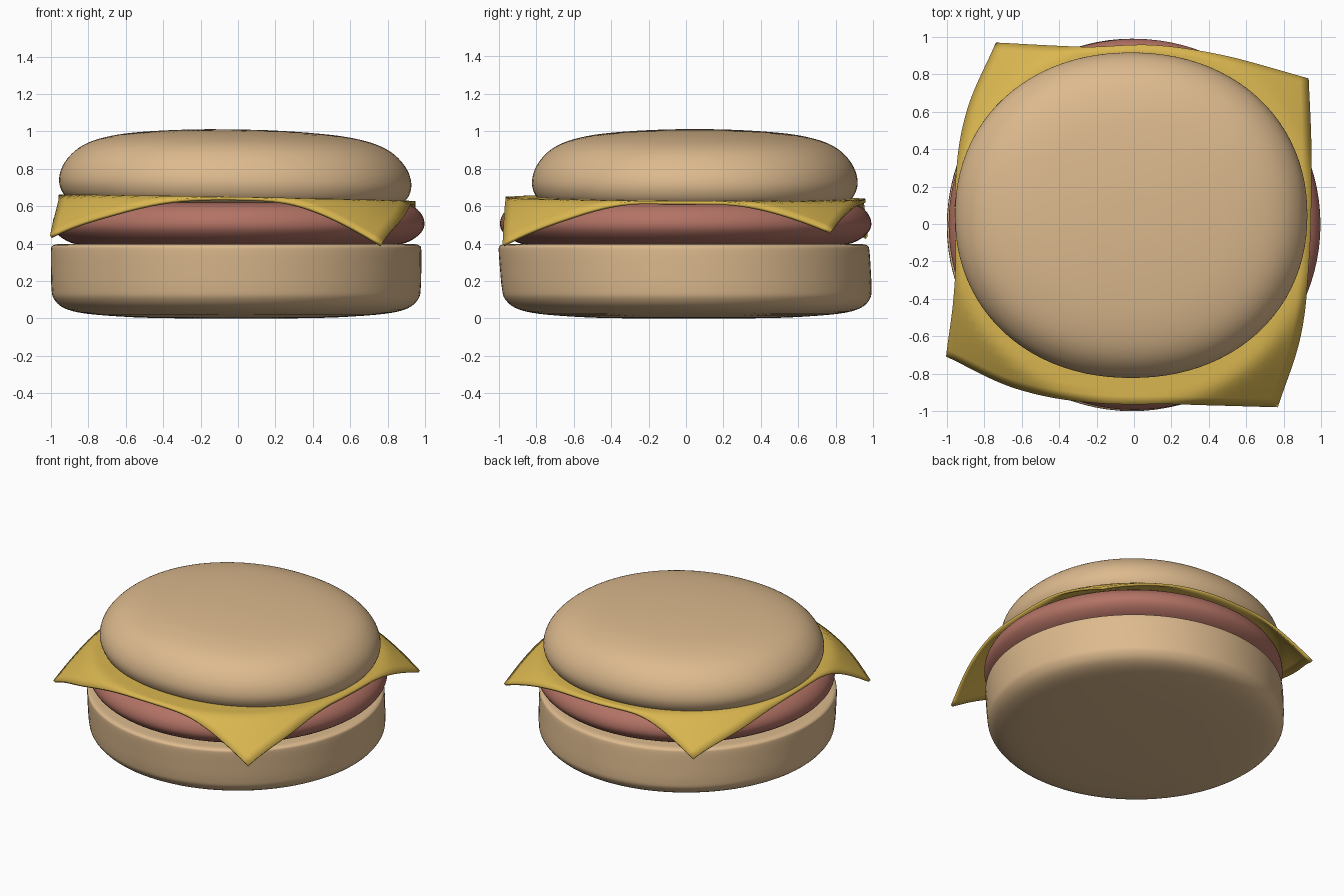
import bpy, bmesh, math
from mathutils import Vector
from mathutils.geometry import interpolate_bezier

if "Cube" in bpy.data.objects:
    bpy.data.objects.remove(bpy.data.objects["Cube"])


def material(name, rgb):
    m = bpy.data.materials.new(name)
    m.diffuse_color = (*rgb, 1)
    m.use_nodes = True
    m.node_tree.nodes["Principled BSDF"].inputs["Base Color"].default_value = m.diffuse_color
    return m


def smooth_path(pts, steps):
    """Catmull-Rom curve through the points."""
    p = [Vector(q) for q in pts]
    p = [2 * p[0] - p[1]] + p + [2 * p[-1] - p[-2]]
    out = []
    for a, b, c, d in zip(p, p[1:], p[2:], p[3:]):
        for i in range(steps):
            t = i / steps
            out.append(0.5 * (2 * b + (c - a) * t + (2 * a - 5 * b + 4 * c - d) * t * t
                              + (3 * b - a - 3 * c + d) * t ** 3))
    return out + [p[-2]]


def finish(bm, name, mat, angle):
    bmesh.ops.recalc_face_normals(bm, faces=bm.faces)
    me = bpy.data.meshes.new(name)
    bm.to_mesh(me)
    bm.free()
    ob = bpy.data.objects.new(name, me)
    bpy.context.collection.objects.link(ob)
    me.materials.append(mat)
    bpy.ops.object.select_all(action='DESELECT')
    ob.select_set(True)
    bpy.context.view_layer.objects.active = ob
    bpy.ops.object.shade_smooth_by_angle(angle=math.radians(angle))
    return ob


def disc(name, mat, profile, centre, radius, power=2.0, shear=(0, 0), tilt=0, steps=4, segs=96):
    """Round layer: profile of (r, z) swept around z, closed by flat caps."""
    bm = bmesh.new()
    rings = []
    for r, z in smooth_path(profile, steps):
        ring = []
        for k in range(segs):
            a = 2 * math.pi * k / segs
            c, s = math.cos(a), math.sin(a)
            f = r / (abs(c) ** power + abs(s) ** power) ** (1 / power)
            x, y = f * c * radius[0], f * s * radius[1]
            ring.append(bm.verts.new((centre[0] + x + shear[0] * z,
                                      centre[1] + y + shear[1] * z, z + tilt * x)))
        rings.append(ring)
    for lo, hi in zip(rings, rings[1:]):
        for k in range(segs):
            n = (k + 1) % segs
            bm.faces.new((lo[k], lo[n], hi[n], hi[k]))
    bm.faces.new(rings[0])
    bm.faces.new(rings[-1])
    return finish(bm, name, mat, 40)


bread = material("bread", (0.72, 0.49, 0.27))
meat = material("meat", (0.45, 0.17, 0.13))
yellow = material("cheese", (0.70, 0.47, 0.08))

# Bottom bun, leaning slightly towards the front
disc("bottom_bun", bread,
     [(0.3, 0), (0.55, 0.006), (0.8, 0.025), (0.92, 0.055), (0.975, 0.105), (0.987, 0.16),
      (0.99, 0.26), (0.99, 0.365), (0.982, 0.388), (0.96, 0.396), (0.93, 0.397)],
     (-0.01, 0.015), (1, 1), shear=(0, -0.07))

# Meat patty
disc("patty", meat,
     [(0.85, 0.392), (0.9, 0.405), (0.95, 0.432), (0.985, 0.467), (0.997, 0.505),
      (0.985, 0.55), (0.95, 0.59), (0.9, 0.612), (0.82, 0.62)],
     (0.003, -0.002), (0.997, 0.995))

# Top bun
disc("top_bun", bread,
     [(0.88, 0.61), (0.94, 0.625), (0.98, 0.66), (1.0, 0.72), (0.985, 0.79), (0.94, 0.855),
      (0.87, 0.91), (0.77, 0.95), (0.62, 0.98), (0.42, 0.998), (0.2, 1.008), (0.04, 1.01)],
     (-0.015, 0.047), (0.942, 0.87), power=2.12, tilt=-0.015)

# Cheese slice: patch between four bowed edges, drooping outside the patty
N = 40


def edge(*pts):
    path = smooth_path(pts, N // 4)
    return path


front = edge((-1.0, -0.705), (-0.63, -0.875), (-0.2, -0.957), (0.3, -0.962), (0.765, -0.975))
back = edge((-0.735, 0.965), (-0.3, 0.945), (0.1, 0.957), (0.47, 0.9), (0.93, 0.775))
left = edge((-1.0, -0.705), (-0.955, -0.32), (-0.955, 0.2), (-0.89, 0.6), (-0.735, 0.965))
right = edge((0.765, -0.975), (0.89, -0.58), (0.942, -0.1), (0.945, 0.38), (0.93, 0.775))


def cheese_height(x, y):
    over = max(0, math.hypot(x, y) - 0.96)
    soft = over * over / (over + 0.035)
    drop = 0.7 if x > 0 and y > 0 else 0.95
    return 0.635 - 0.018 * x - 0.006 * y - drop * soft


bm = bmesh.new()
grid = []
for j in range(N + 1):
    v = j / N
    row = []
    for i in range(N + 1):
        u = i / N
        p = ((1 - v) * front[i] + v * back[i] + (1 - u) * left[j] + u * right[j]
             - (1 - u) * (1 - v) * front[0] - u * (1 - v) * front[N]
             - (1 - u) * v * back[0] - u * v * back[N])
        row.append(bm.verts.new((p.x, p.y, cheese_height(p.x, p.y))))
    grid.append(row)
for j in range(N):
    for i in range(N):
        bm.faces.new((grid[j][i], grid[j][i + 1], grid[j + 1][i + 1], grid[j + 1][i]))
cheese = finish(bm, "cheese_slice", yellow, 40)
solid = cheese.modifiers.new("thickness", 'SOLIDIFY')
solid.thickness = 0.018
solid.offset = 0
